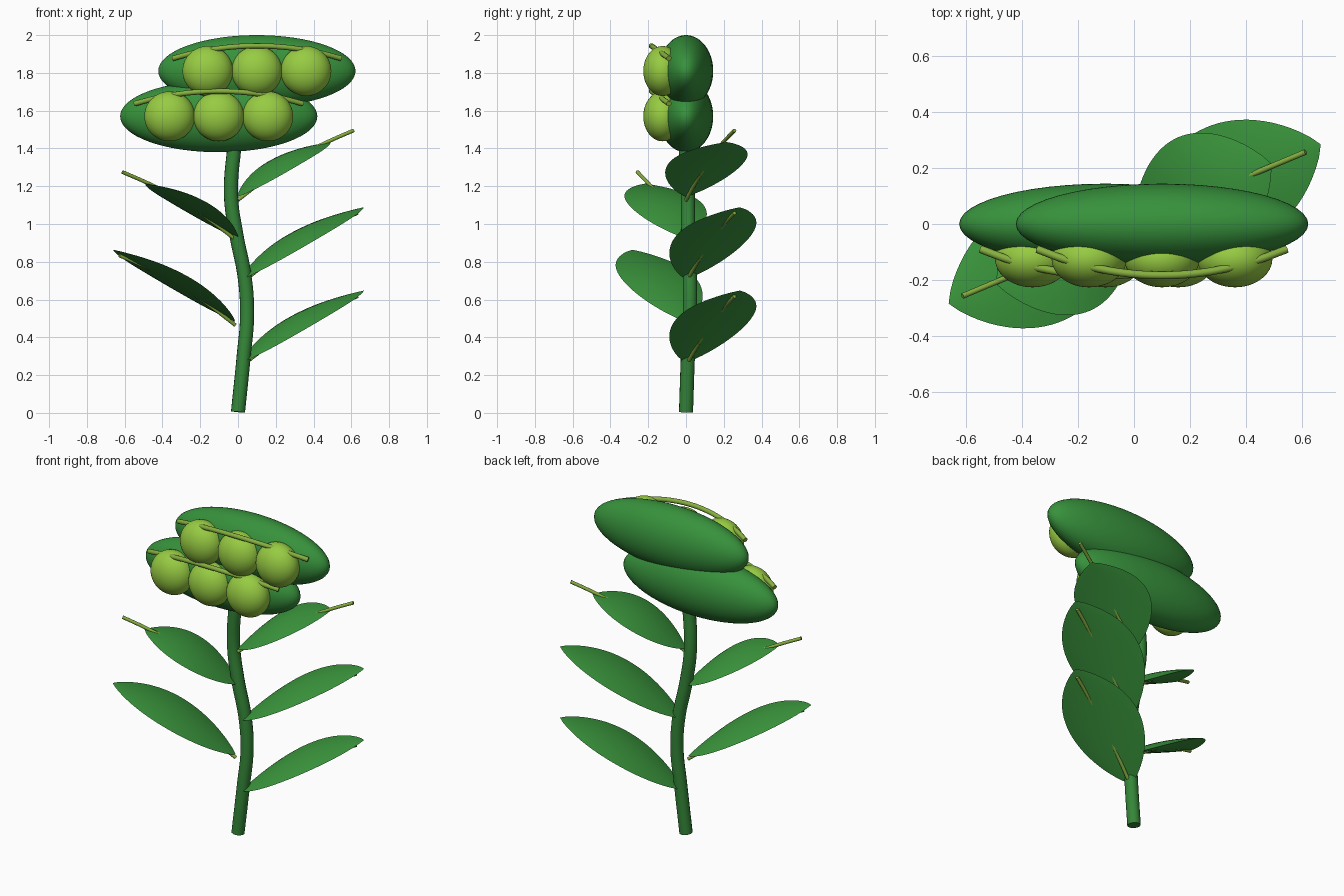
import bpy, bmesh
from math import sin, pi
from mathutils import Vector, Matrix

if "Cube" in bpy.data.objects:
    bpy.data.objects.remove(bpy.data.objects["Cube"])


def material(name, rgb):
    m = bpy.data.materials.new(name)
    m.use_nodes = True
    m.diffuse_color = (*rgb, 1)
    m.node_tree.nodes["Principled BSDF"].inputs["Base Color"].default_value = (*rgb, 1)
    return m


STEM = material("stem green", (0.035, 0.24, 0.04))
POD = material("pod green", (0.038, 0.285, 0.045))
LEAF = material("leaf green", (0.045, 0.32, 0.048))
PEA = material("pea lime", (0.31, 0.60, 0.055))
VINE = material("tendril olive", (0.24, 0.43, 0.05))


def smooth(ob):
    bpy.ops.object.select_all(action="DESELECT")
    bpy.context.view_layer.objects.active = ob
    ob.select_set(True)
    if ob.type == "CURVE":
        bpy.ops.object.convert(target="MESH")
    bpy.ops.object.shade_smooth_by_angle(angle=0.8)


def finish(name, bm, mat):
    me = bpy.data.meshes.new(name)
    bm.to_mesh(me)
    bm.free()
    me.materials.append(mat)
    ob = bpy.data.objects.new(name, me)
    bpy.context.collection.objects.link(ob)
    smooth(ob)


def ellipsoid(name, center, radii, mat):
    bm = bmesh.new()
    bmesh.ops.create_uvsphere(bm, u_segments=48, v_segments=32, radius=1)
    bm.transform(Matrix.Translation(center) @ Matrix.Diagonal((*radii, 1)))
    finish(name, bm, mat)


def tube(name, points, radius, mat):
    cu = bpy.data.curves.new(name, "CURVE")
    cu.dimensions = "3D"
    cu.bevel_depth = radius
    cu.bevel_resolution = 4
    cu.use_fill_caps = True
    sp = cu.splines.new("BEZIER")
    sp.resolution_u = 8
    sp.bezier_points.add(len(points) - 1)
    for bp, p in zip(sp.bezier_points, points):
        bp.co = p
        bp.handle_left_type = bp.handle_right_type = "AUTO"
    cu.materials.append(mat)
    ob = bpy.data.objects.new(name, cu)
    bpy.context.collection.objects.link(ob)
    smooth(ob)


# Wavy stem
tube("stem", [(0, 0, 0.005), (0.03, 0.01, 0.3), (0.048, 0.02, 0.52), (0.035, 0.02, 0.72),
              (-0.01, 0.012, 0.95), (-0.037, 0.01, 1.15), (-0.02, 0, 1.4), (0, 0, 1.55)],
     0.038, STEM)


# Leaves: arched, lens-shaped blades with a rib along the underside
REACH = Vector((0.637, 0.28, 0.375))
RIB_REACH = Vector((0.612, 0.257, 0.368))
ACROSS = Vector((-0.406, 0.914, 0.02))
NORMAL = REACH.cross(ACROSS).normalized()
ARCH = 0.035
BULGE = 0.025


def spine(reach, s):
    return reach * s + Vector((0, 0, ARCH * sin(pi * s)))


def leaf(name, base, side, length):
    turn = Matrix.Translation(base) @ Matrix.Diagonal((side, side, 1, 1))
    bm = bmesh.new()
    rows, cols = 28, 10
    for face in (1, -1):
        grid = []
        for i in range(rows + 1):
            s = i / rows
            half = 0.22 * (4 * s * (1 - s)) ** 0.85
            row = []
            for j in range(cols + 1):
                u = 2 * j / cols - 1
                thick = NORMAL * (face * BULGE * sin(pi * s) * (1 - u * u))
                row.append(bm.verts.new(turn @ (spine(REACH * length, s) + ACROSS * half * u + thick)))
            grid.append(row)
        for a, b in zip(grid, grid[1:]):
            for j in range(cols):
                bm.faces.new((a[j], b[j], b[j + 1], a[j + 1])[::face])
    bmesh.ops.remove_doubles(bm, verts=bm.verts, dist=0.0001)
    bmesh.ops.recalc_face_normals(bm, faces=bm.faces)
    finish(name, bm, LEAF)
    drop = Vector((0, 0, -0.018))
    tube(name + "_rib", [turn @ (spine(RIB_REACH, s / 6) + drop) for s in range(7)], 0.01, VINE)


for name, base, side, length in (
        ("lower_left_leaf", (0.02, 0, 0.267), 1, 1.015),
        ("middle_left_leaf", (0.02, 0, 0.708), 1, 1.015),
        ("upper_left_leaf", (0, 0, 1.145), 1, 0.77),
        ("lower_right_leaf", (-0.015, 0, 0.483), -1, 1.015),
        ("upper_right_leaf", (0, 0, 0.925), -1, 0.77)):
    leaf(name, base, side, length)


# Pods with three peas and a tendril arched over them
def pod(name, x, z):
    ellipsoid(name, (x, 0, z), (0.522, 0.144, 0.19), POD)
    for i in (-1, 0, 1):
        ellipsoid(f"{name}_pea_{i + 2}", (x + 0.26 * i, -0.124, z), (0.134, 0.102, 0.132), PEA)
    path = []
    for i in range(-4, 5):
        t = i / 4
        rise = 1 - t * t
        path.append((x + 0.445 * t, -0.09 - 0.093 * rise, z + 0.067 + 0.066 * rise))
    tube(name + "_tendril", path, 0.014, VINE)


pod("upper_pod", 0.1, 1.81)
pod("lower_pod", -0.102, 1.57)
